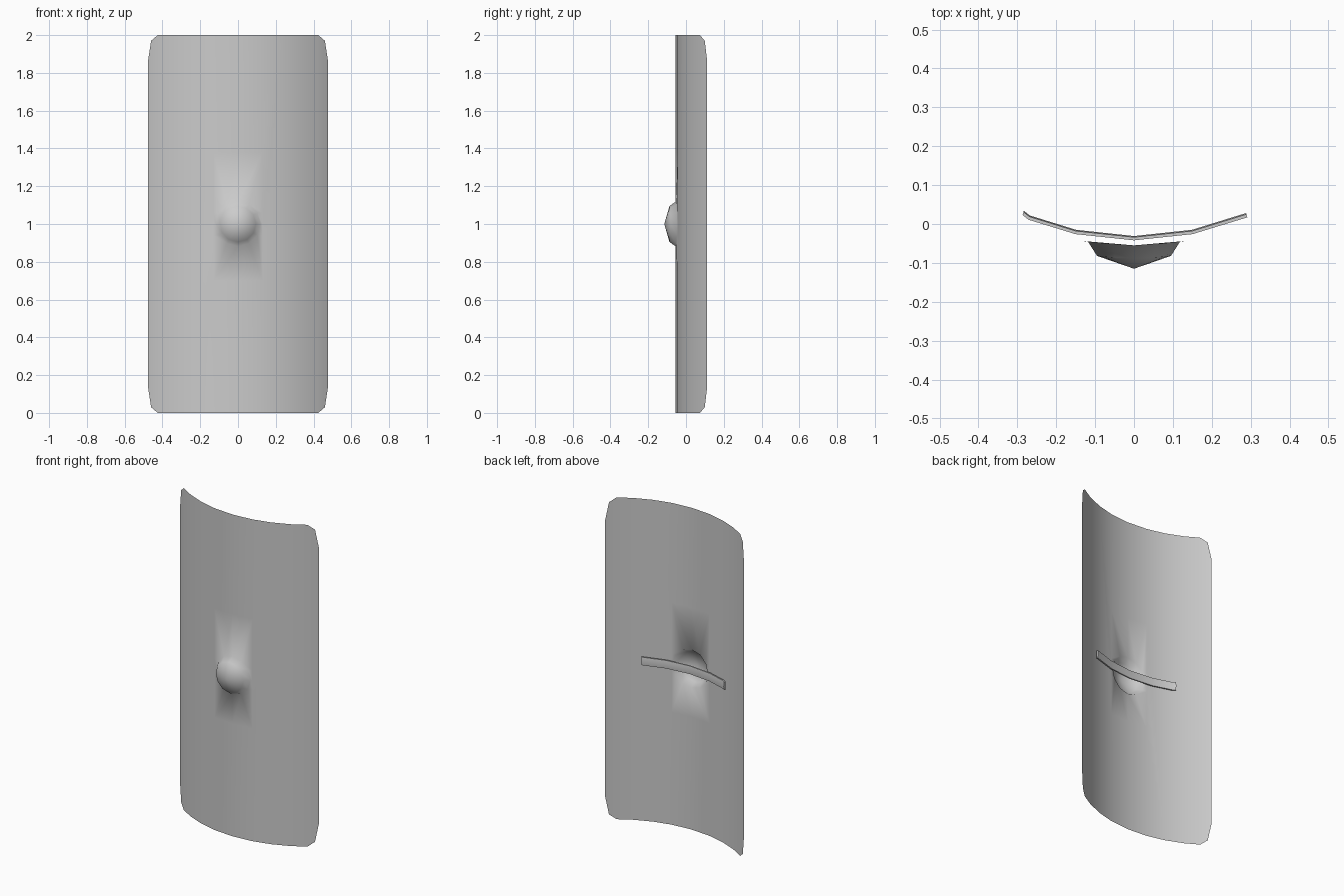
import bpy, bmesh
from math import sin, cos, radians, sqrt

if "Cube" in bpy.data.objects:
    bpy.data.objects.remove(bpy.data.objects["Cube"])

R = 0.763
CZ = 1.0


def arc(x, off=0.0):
    """Depth of the curved plate at x."""
    return -0.055 + R - sqrt(R * R - x * x) + off


def finish(bm, name):
    bmesh.ops.remove_doubles(bm, verts=bm.verts, dist=1e-4)
    bmesh.ops.recalc_face_normals(bm, faces=bm.faces)
    me = bpy.data.meshes.new(name)
    bm.to_mesh(me)
    bm.free()
    ob = bpy.data.objects.new(name, me)
    bpy.context.collection.objects.link(ob)
    bpy.context.view_layer.objects.active = ob
    ob.select_set(True)
    return ob


# Curved plate with the hollow boss raised from its middle
bm = bmesh.new()


def face(pts):
    """Add a face from (x, z, offset) points on the plate."""
    bm.faces.new([bm.verts.new((x, arc(x, o), z)) for x, z, o in pts])


W, LOW, HIGH, DZ = 0.13, 0.70, 1.38, 0.06
cols = [(W, 2.0), (0.24, 2.0), (0.345, 2.0), (0.425, 2.0), (0.46, 1.97), (0.477, 1.86)]
for s in (-1, 1):
    for i, ((xa, za), (xb, zb)) in enumerate(zip(cols, cols[1:])):
        inner = [2 - za, za]
        if i == 0:
            inner = [0, LOW, CZ - DZ, CZ, CZ + DZ, HIGH, 2]
        pts = [(s * xa, z, 0) for z in inner] + [(s * xb, zb, 0), (s * xb, 2 - zb, 0)]
        face(pts[::-s])
    for z0, z1 in ((0, LOW), (HIGH, 2)):
        face([(0, z0, 0), (s * W, z0, 0), (s * W, z1, 0), (0, z1, 0)][::s])

# Rings: surrounding patch, boss rim, boss shoulder, then the tip
patch = [(W, CZ), (W, CZ + DZ), (W, HIGH), (0, HIGH), (-W, HIGH), (-W, CZ + DZ),
         (-W, CZ), (-W, CZ - DZ), (-W, LOW), (0, LOW), (W, LOW), (W, CZ - DZ)]
rings = [[(x, z, 0) for x, z in patch]]
for r, off in ((0.118, 0), (0.095, -0.033)):
    rings.append([(r * cos(radians(30 * k)), CZ + r * sin(radians(30 * k)), off) for k in range(12)])
for k in range(12):
    n = (k + 1) % 12
    for a, b in zip(rings, rings[1:]):
        face([a[k], a[n], b[n], b[k]])
    face([rings[-1][k], rings[-1][n], (0, CZ, -0.06)])
plate = finish(bm, "shield_plate")
for p in plate.data.polygons:
    p.use_smooth = True

# Grip bar swept across the back
bm = bmesh.new()
path = [(-0.285, 0.028), (-0.27, 0.016), (-0.15, -0.021), (0, -0.037),
        (0.15, -0.021), (0.27, 0.016), (0.29, 0.022)]
section = [(-0.005, -0.025), (0.003, -0.025), (0.006, 0), (0.003, 0.025), (-0.005, 0.025)]
loops = [[bm.verts.new((x - 0.3 * x / 0.15 * d * 0.5, y + d, CZ + h)) for d, h in section] for x, y in path]
for a, b in zip(loops, loops[1:]):
    for k in range(5):
        n = (k + 1) % 5
        bm.faces.new((a[k], a[n], b[n], b[k]))
bm.faces.new(loops[0])
bm.faces.new(loops[-1])
finish(bm, "grip_bar")
plate.select_set(False)
bpy.ops.object.shade_smooth_by_angle(angle=radians(40))
